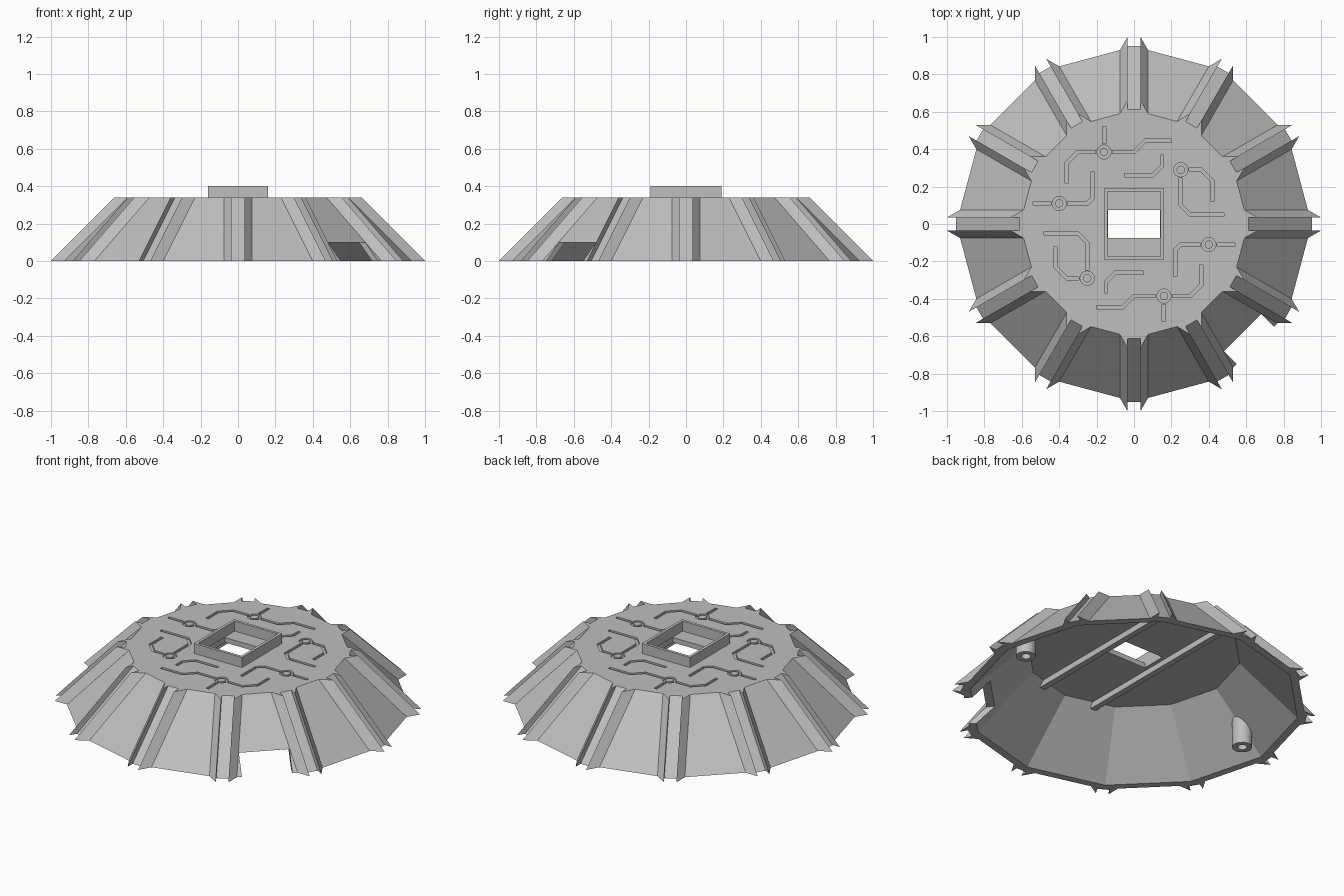
import bpy
import bmesh
from math import cos, sin, pi
from mathutils import Matrix, Vector

if "Cube" in bpy.data.objects:
    bpy.data.objects.remove(bpy.data.objects["Cube"], do_unlink=True)

HEIGHT = 0.34
SIDES = 12

metal = bpy.data.materials.new("plain grey metal")
metal.use_nodes = True
grey = (0.52, 0.52, 0.52, 1)
metal.diffuse_color = grey
metal.node_tree.nodes["Principled BSDF"].inputs["Base Color"].default_value = grey


def loft(bm, loops, close=False):
    """Skin equal-length loops; join last to first or cap both ends."""
    rows = [[bm.verts.new(p) for p in loop] for loop in loops]
    pairs = list(zip(rows, rows[1:]))
    if close:
        pairs.append((rows[-1], rows[0]))
    else:
        bm.faces.new(rows[0])
        bm.faces.new(rows[-1])
    n = len(rows[0])
    for a, b in pairs:
        for i in range(n):
            j = (i + 1) % n
            bm.faces.new((a[i], a[j], b[j], b[i]))


def circle(radius, z, n=SIDES, centre=(0, 0)):
    return [(centre[0] + radius * cos(2 * pi * i / n),
             centre[1] + radius * sin(2 * pi * i / n), z) for i in range(n)]


def rect(hx, hy, z):
    return [(-hx, -hy, z), (hx, -hy, z), (hx, hy, z), (-hx, hy, z)]


def finish(bm, name):
    bmesh.ops.recalc_face_normals(bm, faces=bm.faces[:])
    mesh = bpy.data.meshes.new(name)
    bm.to_mesh(mesh)
    bm.free()
    mesh.materials.append(metal)
    obj = bpy.data.objects.new(name, mesh)
    bpy.context.scene.collection.objects.link(obj)
    return obj


def trace(bm, points, turn, width=0.009):
    """Groove cutter that follows a bent path with mitred corners."""
    pts = [Vector(p) * turn for p in points]
    normals = []
    for a, b in zip(pts, pts[1:]):
        d = (b - a).normalized()
        normals.append(Vector((-d.y, d.x)))
    left, right = [], []
    for i, p in enumerate(pts):
        n1 = normals[max(i - 1, 0)]
        n2 = normals[min(i, len(normals) - 1)]
        offset = (n1 + n2) * width / (1 + n1.dot(n2))
        left.append(p + offset)
        right.append(p - offset)
    outline = left + right[::-1]
    loft(bm, [[(p.x, p.y, z) for p in outline]
              for z in (HEIGHT - 0.012, HEIGHT + 0.02)])


# Hollow twelve-sided shell with its top plate
bm = bmesh.new()
loft(bm, [circle(0.585, 0.31), circle(0.905, 0),
          circle(0.95, 0), circle(0.61, HEIGHT)])
shell = finish(bm, "shell")

# Cutters: central opening, doorway and engraved circuit lines
bm = bmesh.new()
loft(bm, [rect(0.14, 0.075, z) for z in (0.27, 0.38)])
door_turn = Matrix.Rotation(-pi / 4, 3, "Z")
loft(bm, [[door_turn @ Vector((x + 0.9, y, z)) for x, y, z in rect(0.25, 0.14, level)]
          for level in (-0.05, 0.1)])

pads = [(-0.16, 0.385), (0.25, 0.29), (0.4, -0.11)]
paths = [
    [(-0.115, 0.385), (0, 0.385), (0.06, 0.445), (0.2, 0.445)],
    [(-0.16, 0.43), (-0.16, 0.52)],
    [(-0.205, 0.385), (-0.3, 0.385), (-0.36, 0.325), (-0.36, 0.22)],
    [(0.25, 0.245), (0.25, 0.1), (0.3, 0.05), (0.48, 0.05)],
    [(0.295, 0.29), (0.36, 0.29), (0.42, 0.23), (0.42, 0.12)],
    [(-0.05, 0.26), (0.1, 0.26), (0.15, 0.31), (0.15, 0.37)],
    [(0.355, -0.11), (0.25, -0.11), (0.22, -0.14), (0.22, -0.28)],
    [(0.445, -0.11), (0.54, -0.11)],
]
for turn in (1, -1):
    for path in paths:
        trace(bm, path, turn)
    for x, y in pads:
        centre = (x * turn, y * turn)
        low, high = HEIGHT - 0.012, HEIGHT + 0.02
        loft(bm, [circle(r, z, 16, centre) for r, z in
                  ((0.038, low), (0.038, high), (0.022, high), (0.022, low))], close=True)
cutter = finish(bm, "cutter")
cutter.hide_render = True

cut = shell.modifiers.new("cut", "BOOLEAN")
cut.operation = "DIFFERENCE"
cut.solver = "EXACT"
cut.use_self = True
cut.object = cutter
bpy.context.view_layer.update()
evaluated = shell.evaluated_get(bpy.context.evaluated_depsgraph_get())
result = bpy.data.meshes.new_from_object(evaluated)
shell.modifiers.clear()
shell.data = result
bpy.data.objects.remove(cutter, do_unlink=True)

# Twin-finned ribs down every corner
section = [(-0.075, 0.915), (-0.075, 0.93), (-0.035, 1.0), (-0.035, 0.952),
           (0.035, 0.952), (0.035, 1.0), (0.075, 0.93), (0.075, 0.915)]
bm = bmesh.new()
for i in range(SIDES):
    spin = Matrix.Rotation(2 * pi * i / SIDES, 3, "Z")
    loft(bm, [[spin @ Vector((r - z, x, z)) for x, r in section]
              for z in (0, HEIGHT)])
finish(bm, "ribs")

# Raised frame around the opening
bm = bmesh.new()
loft(bm, [rect(0.16, 0.19, HEIGHT - 0.01), rect(0.16, 0.19, 0.4),
          rect(0.143, 0.173, 0.4), rect(0.143, 0.173, HEIGHT - 0.01)], close=True)
finish(bm, "opening_frame")

# Parallel bars under the top plate
for side, name in ((1, "left_bar"), (-1, "right_bar")):
    bm = bmesh.new()
    loft(bm, [[(x + side * 0.18, y, z) for x, y, z in rect(0.018, 0.56, level)]
              for level in (0.275, 0.315)])
    finish(bm, name)

# Hollow mounting posts, trimmed to the slope of the wall
for side, name in ((1, "left_post"), (-1, "right_post")):
    bm = bmesh.new()
    centre = (side * 0.77, 0)
    loops = [circle(r, 0.01, 20, centre) for r in (0.026, 0.055)]
    tops = [[(x, y, 0.925 - abs(x)) for x, y, z in loop] for loop in loops]
    loft(bm, [loops[1], tops[1], tops[0], loops[0]], close=True)
    post = finish(bm, name)
    bpy.ops.object.select_all(action="DESELECT")
    post.select_set(True)
    bpy.context.view_layer.objects.active = post
    bpy.ops.object.shade_smooth_by_angle(angle=pi / 6)
